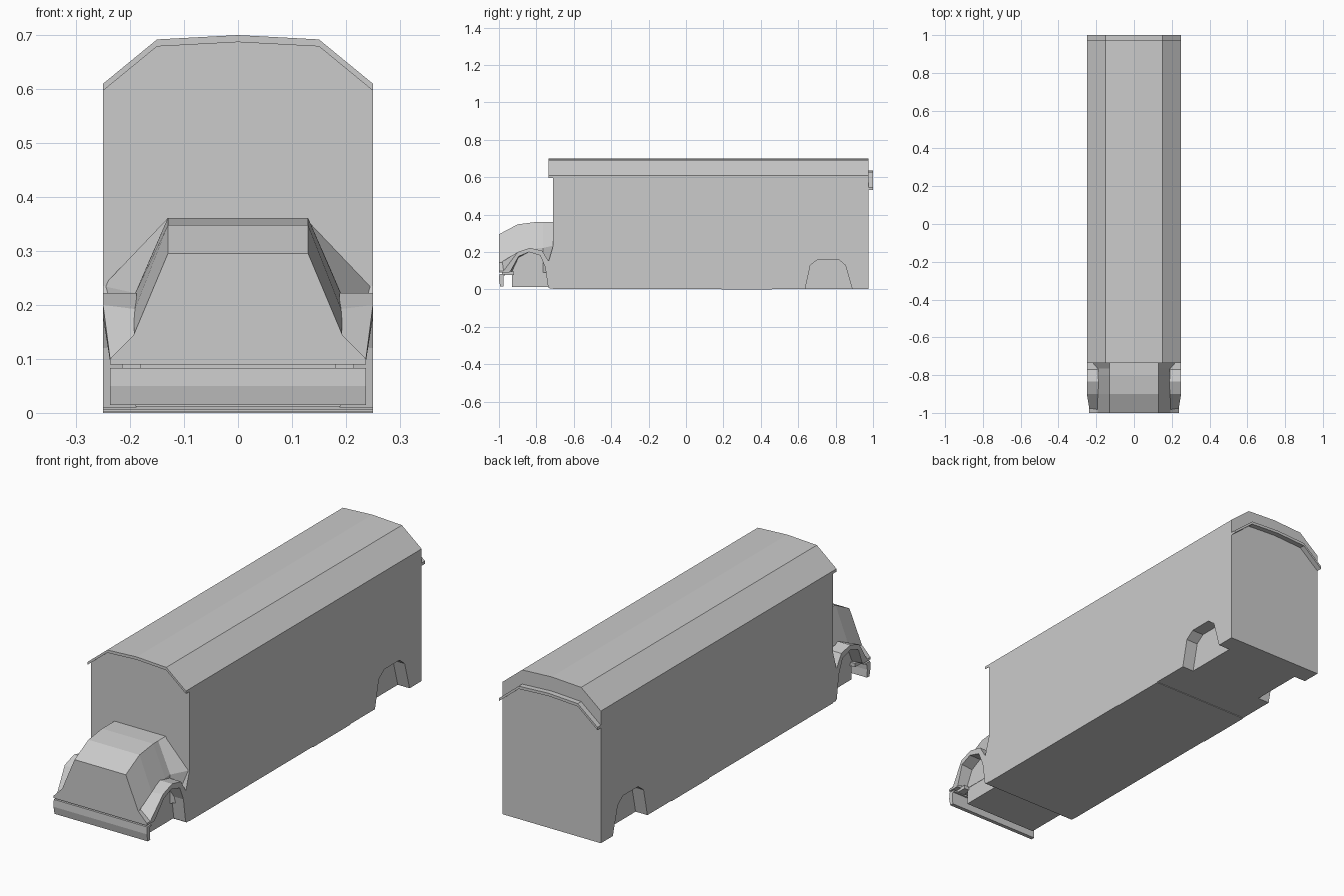
import bpy, bmesh


def loft(name, rings):
    """Closed solid through rings of equal point count."""
    bm = bmesh.new()
    vs = [[bm.verts.new(p) for p in ring] for ring in rings]
    n = len(vs[0])
    for a, b in zip(vs, vs[1:]):
        for i in range(n):
            j = (i + 1) % n
            bm.faces.new((a[i], a[j], b[j], b[i]))
    bm.faces.new(vs[0])
    bm.faces.new(vs[-1])
    bmesh.ops.remove_doubles(bm, verts=bm.verts, dist=1e-5)
    bmesh.ops.recalc_face_normals(bm, faces=bm.faces)
    me = bpy.data.meshes.new(name)
    bm.to_mesh(me)
    bm.free()
    ob = bpy.data.objects.new(name, me)
    bpy.context.collection.objects.link(ob)
    return ob


def prism_x(name, yz, x0, x1):
    return loft(name, [[(x, y, z) for y, z in yz] for x in (x0, x1)])


def prism_y(name, xz, y0, y1):
    return loft(name, [[(x, y, z) for x, z in xz] for y in (y0, y1)])


def both(half):
    """Mirror a right-hand profile into a full outline."""
    return half + [(-x, z) for x, z in reversed(half) if x != 0]


def mirror(ob):
    ob.modifiers.new("mirror", 'MIRROR')
    return ob


ROOF = [(-0.25, 0.61), (-0.15, 0.692), (0, 0.70), (0.15, 0.692), (0.25, 0.61)]


def roof_strip(drop, thick):
    top = [(x, z - drop) for x, z in ROOF]
    return top + [(x, z - thick) for x, z in reversed(top)]


# Cargo body with rear wheel arches cut out
body = prism_y("cargo_body", [(-0.25, 0.003), (-0.25, 0.598), (-0.15, 0.68), (0, 0.688),
                              (0.15, 0.68), (0.25, 0.598), (0.25, 0.003)], -0.71, 0.975)
ARCH = [(0.635, -0.05), (0.637, 0.003), (0.665, 0.13), (0.705, 0.16),
        (0.815, 0.16), (0.852, 0.13), (0.888, 0.003), (0.89, -0.05)]
for side in (-1, 1):
    cutter = prism_x("arch_cutter", ARCH, side * 0.19, side * 0.30)
    cutter.hide_render = True
    cutter.hide_set(True)
    m = body.modifiers.new("arch", 'BOOLEAN')
    m.operation = 'DIFFERENCE'
    m.solver = 'EXACT'
    m.object = cutter

# Roof shell, rear rain visor and floor plate
prism_y("roof", roof_strip(0, 0.013), -0.735, 0.975)
prism_y("rear_visor", roof_strip(0.065, 0.013), 0.97, 1.0)
prism_x("floor_plate", [(0.19, 0), (0.46, 0), (0.46, 0.006), (0.19, 0.006)], -0.25, 0.25)

# Lower cowl where the body meets the fenders
prism_x("cowl", [(-0.70, 0.25), (-0.71, 0.235), (-0.735, 0.15), (-0.738, 0.06),
                 (-0.73, 0.005), (-0.70, 0.005)], -0.25, 0.25)

# Hood: y, top half width, top z, lower half width, lower z
HOOD = [(-1.0, 0.13, 0.295, 0.193, 0.145), (-0.9, 0.13, 0.348, 0.192, 0.19),
        (-0.8, 0.13, 0.361, 0.191, 0.22), (-0.765, 0.13, 0.361, 0.191, 0.222),
        (-0.705, 0.13, 0.361, 0.25, 0.235)]
loft("hood", [[(x, y, z) for x, z in both([(b, 0.09), (b, zb), (t, zt)])]
              for y, t, zt, b, zb in HOOD])

# Front apron and underbody
prism_y("front_apron", both([(0.237, 0.09), (0.237, 0.10), (0.193, 0.145)]), -1.0, -0.945)
prism_x("underbody", [(-0.93, 0.012), (-0.93, 0.15), (-0.71, 0.15), (-0.71, 0.012)], -0.19, 0.19)

# Front fenders: inner top, outer top, outer bottom, inner bottom along the arch
FENDER = [
    [(0.188, -0.985, 0.147), (0.237, -0.975, 0.10), (0.237, -0.94, 0.095), (0.188, -0.93, 0.095)],
    [(0.188, -0.9, 0.192), (0.25, -0.9, 0.20), (0.25, -0.895, 0.177), (0.188, -0.895, 0.17)],
    [(0.188, -0.835, 0.222), (0.25, -0.835, 0.222), (0.25, -0.84, 0.20), (0.188, -0.84, 0.20)],
    [(0.188, -0.77, 0.208), (0.25, -0.77, 0.208), (0.25, -0.78, 0.182), (0.188, -0.78, 0.182)],
    [(0.188, -0.733, 0.148), (0.25, -0.733, 0.148), (0.25, -0.753, 0.12), (0.188, -0.753, 0.12)],
    [(0.188, -0.73, 0.01), (0.25, -0.73, 0.01), (0.25, -0.737, 0.01), (0.188, -0.737, 0.01)],
]
mirror(loft("front_fenders", FENDER))

# Bumper channel and its brackets
prism_x("front_bumper", [(-0.967, 0.083), (-0.998, 0.083), (-1.0, 0.05), (-0.993, 0.015),
                         (-0.975, 0.015), (-0.977, 0.05), (-0.975, 0.075), (-0.967, 0.075)],
        -0.237, 0.237)
mirror(prism_x("bumper_brackets", [(-0.985, 0.078), (-0.985, 0.095), (-0.92, 0.095), (-0.92, 0.078)],
               0.18, 0.215))
